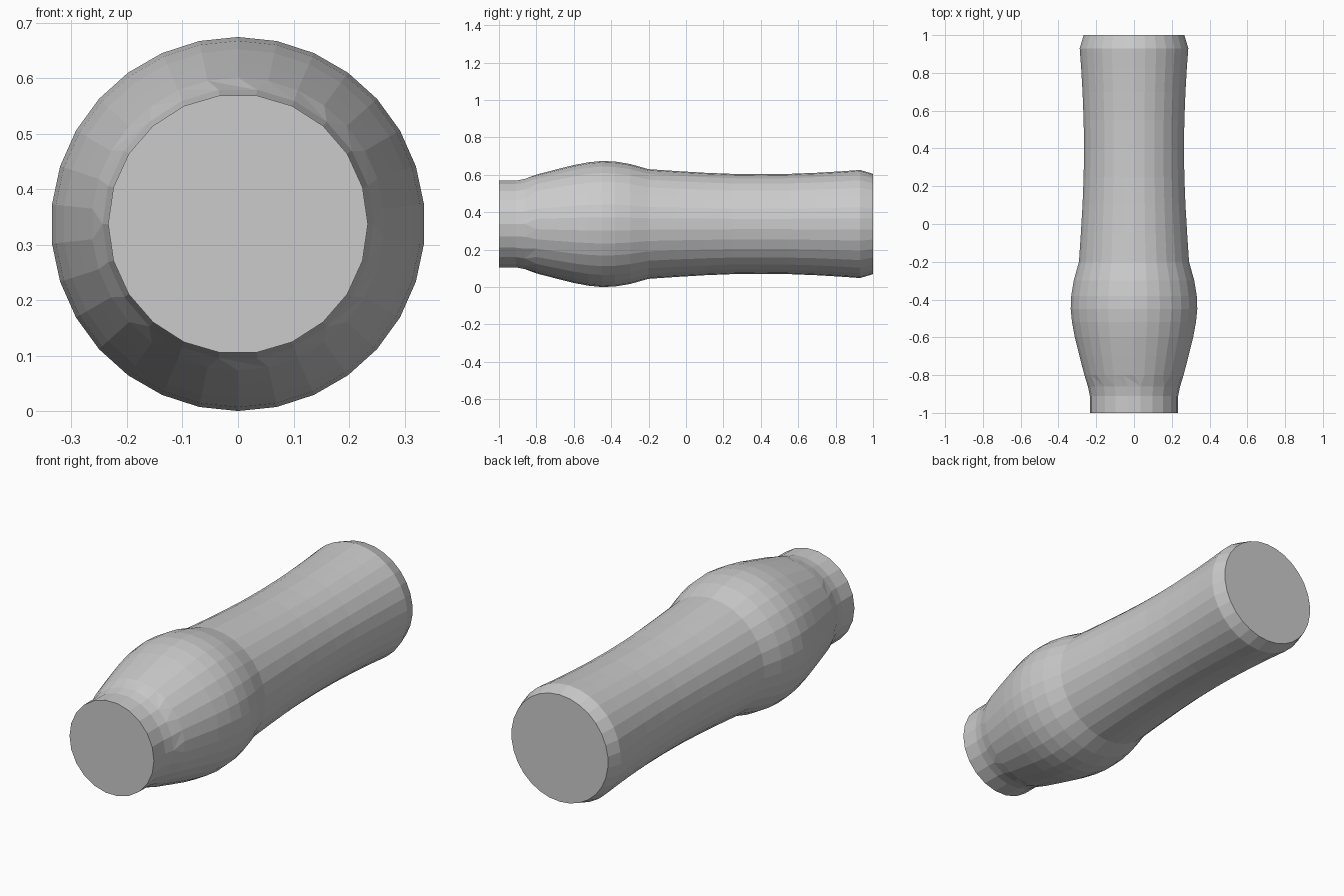
import bpy, bmesh
from math import sin, cos, pi

if "Cube" in bpy.data.objects:
    bpy.data.objects.remove(bpy.data.objects["Cube"])

AXIS_Z = 0.337

# Lathe profile along y: (y, radius, sides)
PROFILE = [
    (-1.0, 0.234, 22), (-0.91, 0.234, 22), (-0.86, 0.244, 22),
    (-0.80, 0.264, 30), (-0.70, 0.290, 30), (-0.60, 0.315, 30),
    (-0.52, 0.330, 30), (-0.45, 0.337, 30), (-0.38, 0.334, 30),
    (-0.30, 0.321, 30), (-0.20, 0.293, 30),
    (-0.05, 0.283, 30), (0.10, 0.274, 30), (0.25, 0.268, 30),
    (0.40, 0.266, 30), (0.55, 0.268, 30), (0.70, 0.274, 30),
    (0.82, 0.281, 30), (0.93, 0.289, 30), (1.0, 0.268, 30),
]


def add_ring(bm, y, r, n):
    offset = pi / n if n == 22 else 0
    return [bm.verts.new((r * sin(2 * pi * i / n + offset), y,
                          AXIS_Z + r * cos(2 * pi * i / n + offset)))
            for i in range(n)]


def stitch(bm, a, b):
    """Join two rings, with triangles where the side counts differ."""
    na, nb = len(a), len(b)
    if na == nb:
        for i in range(na):
            j = (i + 1) % na
            bm.faces.new((a[i], a[j], b[j], b[i]))
        return
    i = j = 0
    while i < na or j < nb:
        if j == nb or (i < na and (i + 1) / na <= (j + 1) / nb):
            bm.faces.new((a[i % na], a[(i + 1) % na], b[j % nb]))
            i += 1
        else:
            bm.faces.new((a[i % na], b[(j + 1) % nb], b[j % nb]))
            j += 1


# Turned handle: front collar, bulge, waisted grip and chamfered end
bm = bmesh.new()
rings = [add_ring(bm, *p) for p in PROFILE]
for a, b in zip(rings, rings[1:]):
    stitch(bm, a, b)

# Flat end caps
bm.faces.new(rings[0])
bm.faces.new(rings[-1])
bmesh.ops.recalc_face_normals(bm, faces=bm.faces)

mesh = bpy.data.meshes.new("turned_handle")
bm.to_mesh(mesh)
bm.free()
handle = bpy.data.objects.new("turned_handle", mesh)
bpy.context.collection.objects.link(handle)
